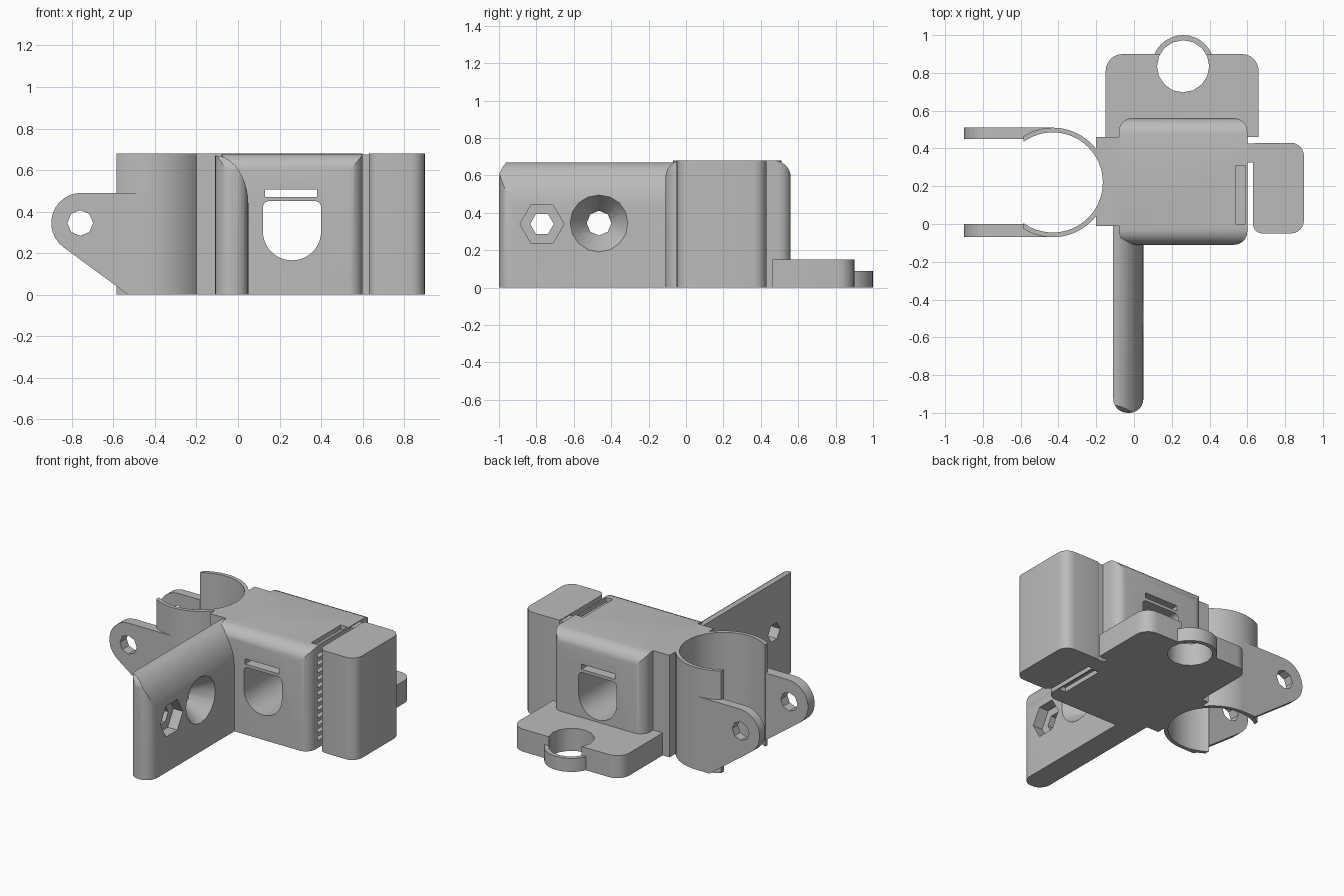
import bpy, bmesh, math
from mathutils import Vector

cube = bpy.data.objects.get("Cube")
if cube:
    bpy.data.objects.remove(cube, do_unlink=True)

grey = bpy.data.materials.new("plain grey")
grey.use_nodes = True
grey.diffuse_color = (0.5, 0.5, 0.5, 1)
grey.node_tree.nodes["Principled BSDF"].inputs["Base Color"].default_value = (0.5, 0.5, 0.5, 1)

AXES = {"x": lambda a, b, d: (d, a, b),
        "y": lambda a, b, d: (a, d, b),
        "z": lambda a, b, d: (a, b, d)}


def loft(name, lower, upper, axis, lo, hi):
    """Solid between two matching outlines set along an axis."""
    bm = bmesh.new()
    place = AXES[axis]
    a = [bm.verts.new(place(p[0], p[1], lo)) for p in lower]
    b = [bm.verts.new(place(p[0], p[1], hi)) for p in upper]
    bm.faces.new(a)
    bm.faces.new(b)
    for i in range(len(a)):
        j = (i + 1) % len(a)
        bm.faces.new((a[i], a[j], b[j], b[i]))
    bmesh.ops.recalc_face_normals(bm, faces=bm.faces)
    mesh = bpy.data.meshes.new(name)
    bm.to_mesh(mesh)
    bm.free()
    mesh.materials.append(grey)
    obj = bpy.data.objects.new(name, mesh)
    bpy.context.collection.objects.link(obj)
    return obj


def prism(name, pts, axis, lo, hi):
    return loft(name, pts, pts, axis, lo, hi)


def ngon(cx, cy, r, n, turn=0.0):
    return [(cx + r * math.cos(turn + math.tau * i / n),
             cy + r * math.sin(turn + math.tau * i / n)) for i in range(n)]


def rect(x0, x1, y0, y1, radii=(0, 0, 0, 0), steps=6):
    """Rectangle with its own radius on each corner, from lower left round."""
    out = []
    corners = [(x0, y0, 1, 1), (x1, y0, -1, 1), (x1, y1, -1, -1), (x0, y1, 1, -1)]
    for k, ((x, y, sx, sy), r) in enumerate(zip(corners, radii)):
        if not r:
            out.append((x, y))
            continue
        for s in range(steps + 1):
            t = math.pi + math.pi / 2 * (k + s / steps)
            out.append((x + sx * r + r * math.cos(t), y + sy * r + r * math.sin(t)))
    return out


def combine(obj, tool, operation="DIFFERENCE"):
    """Apply a boolean and throw the tool away."""
    tool.hide_render = True
    mod = obj.modifiers.new("cut", "BOOLEAN")
    mod.operation = operation
    mod.solver = "EXACT"
    mod.object = tool
    bpy.ops.object.select_all(action="DESELECT")
    bpy.context.view_layer.objects.active = obj
    obj.select_set(True)
    bpy.ops.object.modifier_apply(modifier=mod.name)
    bpy.data.objects.remove(tool, do_unlink=True)


def cut(obj, pts, axis, lo, hi):
    combine(obj, prism("cutter", pts, axis, lo, hi))


def trim(obj, pts, axis, lo, hi):
    combine(obj, prism("cutter", pts, axis, lo, hi), "INTERSECT")


parts = []

# Central body: rounded top edges and rounded vertical corners
body = prism("central_body", rect(-0.11, 0.56, 0, 0.68, (0, 0, 0.09, 0.09)), "x", -0.2, 0.7)
trim(body, rect(-0.08, 0.6, -0.11, 0.56, (0.07,) * 4), "z", -0.1, 0.8)
# Window with a round sill, and the strap slot above it
cut(body, rect(0.12, 0.4, 0.165, 0.45, (0.139, 0.139, 0.03, 0.03), 10), "y", -0.5, 0.9)
cut(body, rect(0.13, 0.38, 0.47, 0.505), "y", -0.5, 0.9)
# Ladder of slits in the side wall with a pocket at each end
for z0, z1 in ((-0.1, 0.03), (0.65, 0.8)):
    cut(body, rect(0.54, 0.59, 0, 0.31), "z", z0, z1)
for i in range(12):
    z = 0.05 + 0.05 * i
    cut(body, rect(-0.02, 0.31, z, z + 0.025), "x", 0.54, 0.7)
parts.append(body)

# Side block and its hinge neck
parts.append(prism("side_block", rect(0.63, 0.9, -0.05, 0.43, (0.05, 0.07, 0.07, 0.02)),
                   "z", 0, 0.68))
parts.append(prism("side_neck", rect(0.56, 0.67, 0.325, 0.425), "z", 0, 0.675))

# Rear plate with a ring at its edge
plate = prism("rear_plate", rect(-0.15, 0.66, 0.46, 0.9, (0, 0, 0.09, 0.09)), "z", 0, 0.15)
ring = prism("rear_ring", ngon(0.26, 0.835, 0.165, 32), "z", 0, 0.09)
for obj in (plate, ring):
    cut(obj, ngon(0.26, 0.835, 0.138, 16), "z", -0.1, 0.3)
    parts.append(obj)

# Front arm: one straight side, the other curving over to the top
curve = [(-0.11 + 0.16 * math.cos(t), 0.43 + 0.24 * math.sin(t))
         for t in (math.pi / 2 * i / 10 for i in range(11))]
arm = prism("front_arm", [(-0.11, 0), (0.05, 0)] + curve, "y", -1, 0)
trim(arm, rect(-1, 0.1, -0.1, 0.7, (0, 0, 0, 0.12)), "x", -0.3, 0.3)
trim(arm, rect(-0.11, 0.05, -1, 0.1, (0.075, 0.075, 0, 0)), "z", -0.2, 0.9)
# Nut pocket and countersunk screw hole
cut(arm, ngon(-0.77, 0.34, 0.118, 6), "x", -0.02, 0.2)
cut(arm, ngon(-0.77, 0.34, 0.063, 6), "x", -0.3, 0.2)
cut(arm, ngon(-0.465, 0.345, 0.066, 8), "x", -0.3, 0.2)
combine(arm, loft("cutter", ngon(-0.465, 0.345, 0.06, 16),
                  ngon(-0.465, 0.345, 0.155, 16), "x", -0.08, 0.051))
parts.append(arm)

# Clamp: open sleeve, the spine that carries it, and two ears
CX, CY, BORE = -0.43, 0.22, 0.265
sleeve = prism("clamp_sleeve", ngon(CX, CY, 0.29, 64), "z", 0, 0.68)
cut(sleeve, rect(-1, -0.585, -0.5, 1), "z", -0.1, 0.8)
spine = prism("clamp_spine", rect(-0.2, 0, -0.01, 0.46), "z", 0, 0.68)
bored = [sleeve, spine]

centre, r = Vector((-0.755, 0.345)), 0.145
ear = [(-0.43, 0), (-0.53, 0), ] + [
    (centre.x + r * math.cos(t), centre.y + r * math.sin(t))
    for t in (math.radians(234 - 144 * i / 12) for i in range(13))] + [(-0.43, 0.49)]
for name, y0, y1 in (("front_ear", -0.07, 0.0), ("back_ear", 0.45, 0.51)):
    tab = prism(name, ear, "y", y0, y1)
    cut(tab, ngon(-0.76, 0.345, 0.062, 8), "y", y0 - 0.1, y1 + 0.1)
    bored.append(tab)
for obj in bored:
    cut(obj, ngon(CX, CY, BORE, 64), "z", -0.1, 0.8)
    parts.append(obj)

# Smooth the curved faces, keep the edges crisp
bpy.ops.object.select_all(action="DESELECT")
for obj in parts:
    obj.select_set(True)
bpy.context.view_layer.objects.active = body
bpy.ops.object.shade_smooth_by_angle(angle=math.radians(30))
